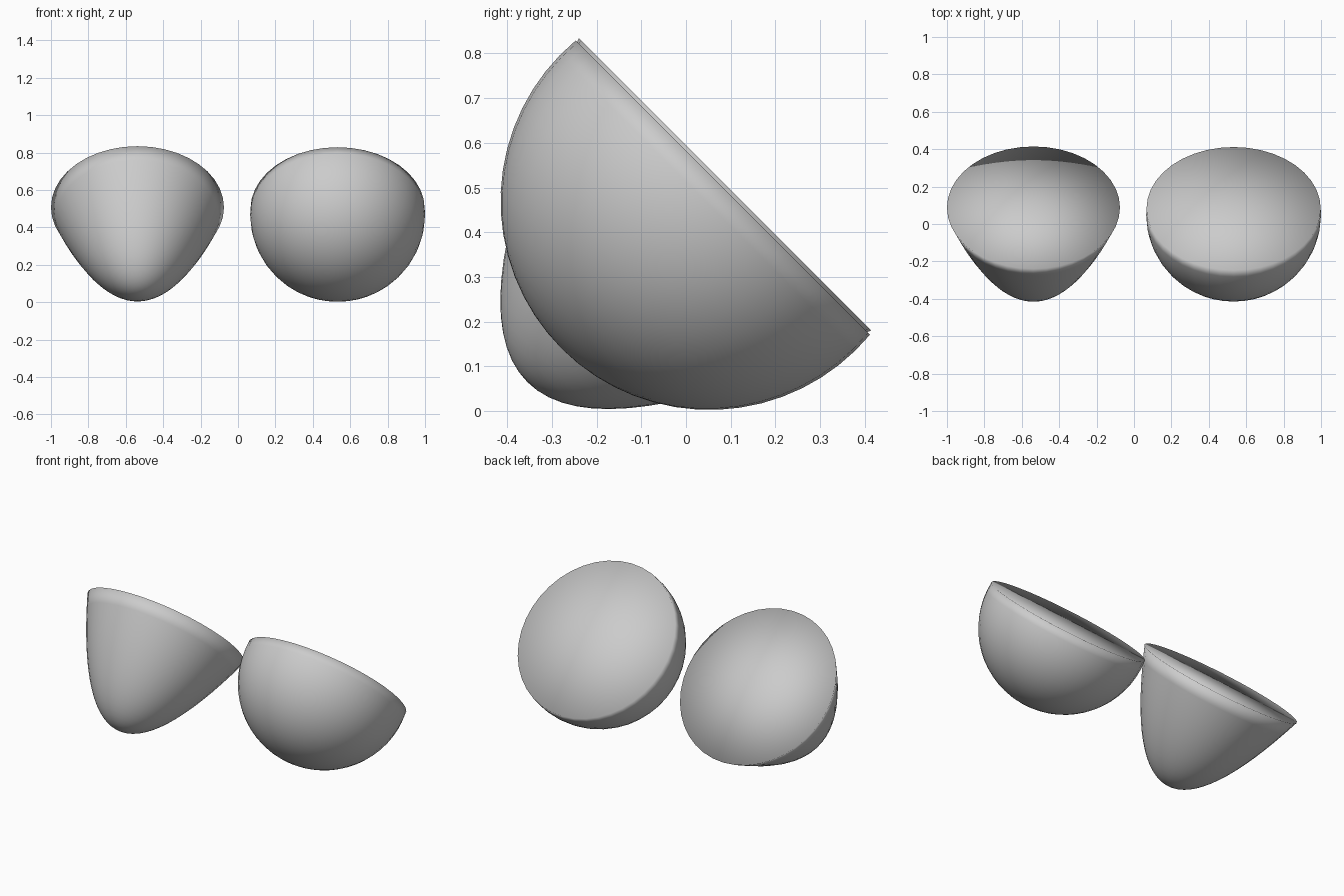
import bpy, bmesh
from math import sin, cos, pi, sqrt, asin
from mathutils import Matrix

if "Cube" in bpy.data.objects:
    bpy.data.objects.remove(bpy.data.objects["Cube"])

SEG = 40
TILT = Matrix.Rotation(-pi / 4, 4, 'X')   # local +z becomes (0, .71, .71)


def turned_solid(name, profile, location):
    """Revolve (radius, height) points from the tip to the rim, close with a flat cap."""
    bm = bmesh.new()
    tip = bm.verts.new((0, 0, profile[0][1]))
    rings = [[bm.verts.new((r * cos(2 * pi * i / SEG), r * sin(2 * pi * i / SEG), h))
              for i in range(SEG)] for r, h in profile[1:]]
    cap = bm.verts.new((0, 0, profile[-1][1]))
    for i in range(SEG):
        j = (i + 1) % SEG
        bm.faces.new((tip, rings[0][j], rings[0][i]))
        for a, b in zip(rings, rings[1:]):
            bm.faces.new((a[i], a[j], b[j], b[i]))
        bm.faces.new((rings[-1][i], rings[-1][j], cap))
    bmesh.ops.recalc_face_normals(bm, faces=bm.faces)
    for f in bm.faces:
        f.smooth = True               # normals blend softly over the rim
    mesh = bpy.data.meshes.new(name)
    bm.to_mesh(mesh)
    bm.free()
    ob = bpy.data.objects.new(name, mesh)
    bpy.context.collection.objects.link(ob)
    ob.matrix_world = Matrix.Translation(location) @ TILT
    return ob


# Paraboloid dome, origin at the centre of its flat face
R, DEPTH, N = 0.4625, 0.626, 16
parabola = [(R * k / N, DEPTH * ((k / N) ** 2 - 1)) for k in range(N + 1)]
turned_solid("parabolic_dome", parabola, (-0.5375, 0.0875, 0.5075))

# Spherical dome, cut slightly past its middle, origin at the sphere centre
R, CUT = 0.4675, 0.042
end = pi / 2 + asin(CUT / R)
arc = [(R * sin(end * k / N), -R * cos(end * k / N)) for k in range(N + 1)]
turned_solid("spherical_dome", arc, (0.5325, 0.0525, 0.47))
